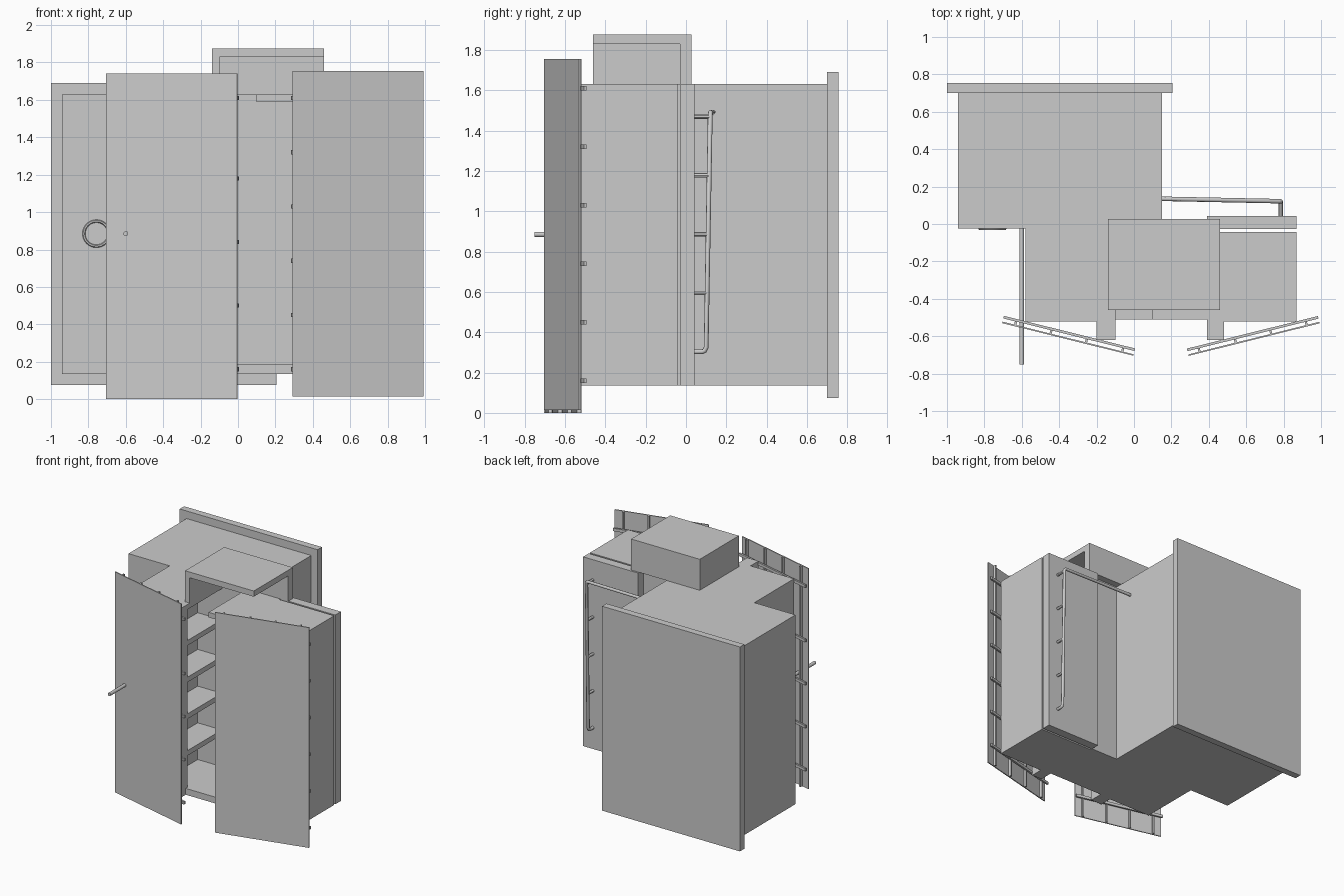
import bpy, math
from mathutils import Vector, Matrix

if "Cube" in bpy.data.objects:
    bpy.data.objects.remove(bpy.data.objects["Cube"])


def box(name, x, y, z, mat=None):
    """Axis-aligned box from (min, max) ranges, optionally moved by a matrix."""
    vs = [Vector((a, b, c)) for c in z for b in y for a in x]
    if mat:
        vs = [mat @ v for v in vs]
    faces = [(0, 2, 3, 1), (4, 5, 7, 6), (0, 1, 5, 4), (2, 6, 7, 3), (0, 4, 6, 2), (1, 3, 7, 5)]
    me = bpy.data.meshes.new(name)
    me.from_pydata([tuple(v) for v in vs], [], faces)
    ob = bpy.data.objects.new(name, me)
    bpy.context.collection.objects.link(ob)
    return ob


def rod(name, a, b, r, n=16):
    """Cylinder between two points."""
    a, b = Vector(a), Vector(b)
    d = b - a
    bpy.ops.mesh.primitive_cylinder_add(vertices=n, radius=r, depth=d.length, location=(a + b) / 2)
    ob = bpy.context.object
    ob.name = name
    ob.rotation_euler = d.to_track_quat('Z', 'Y').to_euler()
    bpy.ops.object.shade_smooth_by_angle()
    return ob


Z = (0.135, 1.63)

# Rear block and the large panel on its back
box("rear_block", (-0.94, 0.15), (-0.025, 0.70), Z)
box("rear_panel", (-1.0, 0.205), (0.70, 0.755), (0.075, 1.69))

# Front left block with a recess opening onto the shaft
box("left_block", (-0.58, -0.31), (-0.52, -0.025), Z)
box("left_front_wall", (-0.31, -0.10), (-0.52, -0.49), Z)
box("shaft_back_wall", (-0.31, 0.39), (-0.06, -0.025), Z)
for i in range(1, 5):
    z = 0.185 + 0.29 * i
    box("landing", (-0.31, -0.10), (-0.49, -0.06), (z - 0.04, z))
box("recess_roof", (-0.31, -0.10), (-0.49, -0.06), (1.59, 1.63))

# Shaft floor and partial ceiling
box("shaft_floor", (-0.31, 0.39), (-0.51, -0.06), (0.135, 0.185))
box("shaft_ceiling", (0.10, 0.39), (-0.51, -0.06), (1.59, 1.63))

# Front right block with a slab behind it
box("right_block", (0.39, 0.87), (-0.52, -0.042), Z)
box("right_back_slab", (0.39, 0.87), (-0.028, 0.042), Z)

# Fins that carry the front boards
box("left_fin", (-0.20, -0.10), (-0.62, -0.52), Z)
box("right_fin", (0.39, 0.48), (-0.62, -0.52), Z)

# Rooftop shelter, open to the front and right
box("shelter_roof", (-0.14, 0.46), (-0.46, 0.028), (1.83, 1.875))
box("shelter_side", (-0.14, -0.10), (-0.46, 0.028), (1.63, 1.83))
box("shelter_back", (-0.10, 0.46), (-0.03, 0.028), (1.63, 1.83))


# Angled boards with posts and rails behind
def board(side, origin, angle, z, rails, rail_u, posts):
    m = Matrix.Translation(origin) @ Matrix.Rotation(math.radians(angle), 4, 'Z')
    box(side + "_board", (0, 0.722), (0, 0.008), z, m)
    for u in posts:
        box(side + "_post", (u - 0.006, u + 0.006), (0.008, 0.028), z, m)
    for h in rails:
        box(side + "_rail", rail_u, (0.026, 0.040), (h - 0.011, h + 0.011), m)


posts = [0.07, 0.265, 0.46, 0.66]
board("left", (-0.705, -0.53, 0), -13.95, (0.0, 1.742),
      [0.16, 0.50, 0.84, 1.18, 1.61], (0, 0.722), posts)
board("right", (0.292, -0.705, 0), 13.95, (0.015, 1.755),
      [0.16 + 0.29 * i for i in range(6)], (0, 0.722), [0.722 - p for p in posts])

# Projecting rod and ring on the front of the rear block
rod("front_rod", (-0.60, -0.75, 0.885), (-0.60, -0.02, 0.885), 0.013)
bpy.ops.mesh.primitive_torus_add(major_segments=32, minor_segments=6, major_radius=0.067,
                                 minor_radius=0.008, location=(-0.757, -0.025, 0.885),
                                 rotation=(math.pi / 2, 0, 0))
bpy.context.object.name = "front_ring"
bpy.ops.object.shade_smooth_by_angle()

# Drain pipe with a rounded bottom elbow
cu = bpy.data.curves.new("drain_pipe", 'CURVE')
cu.dimensions = '3D'
cu.bevel_depth = 0.012
cu.bevel_resolution = 2
cu.use_fill_caps = True
path = [(0.14, 0.135, 1.49), (0.775, 0.122, 1.49), (0.785, 0.12, 1.48),
        (0.785, 0.10, 0.325), (0.785, 0.092, 0.308), (0.785, 0.08, 0.303), (0.785, 0.04, 0.303)]
sp = cu.splines.new('POLY')
sp.points.add(len(path) - 1)
for p, c in zip(sp.points, path):
    p.co = (*c, 1)
bpy.context.collection.objects.link(bpy.data.objects.new("drain_pipe", cu))
for i in range(1, 5):
    z = 0.303 + 0.2915 * i
    rod("pipe_branch", (0.785, 0.04, z), (0.785, 0.10 + 0.005 * i, z), 0.011, 12)
